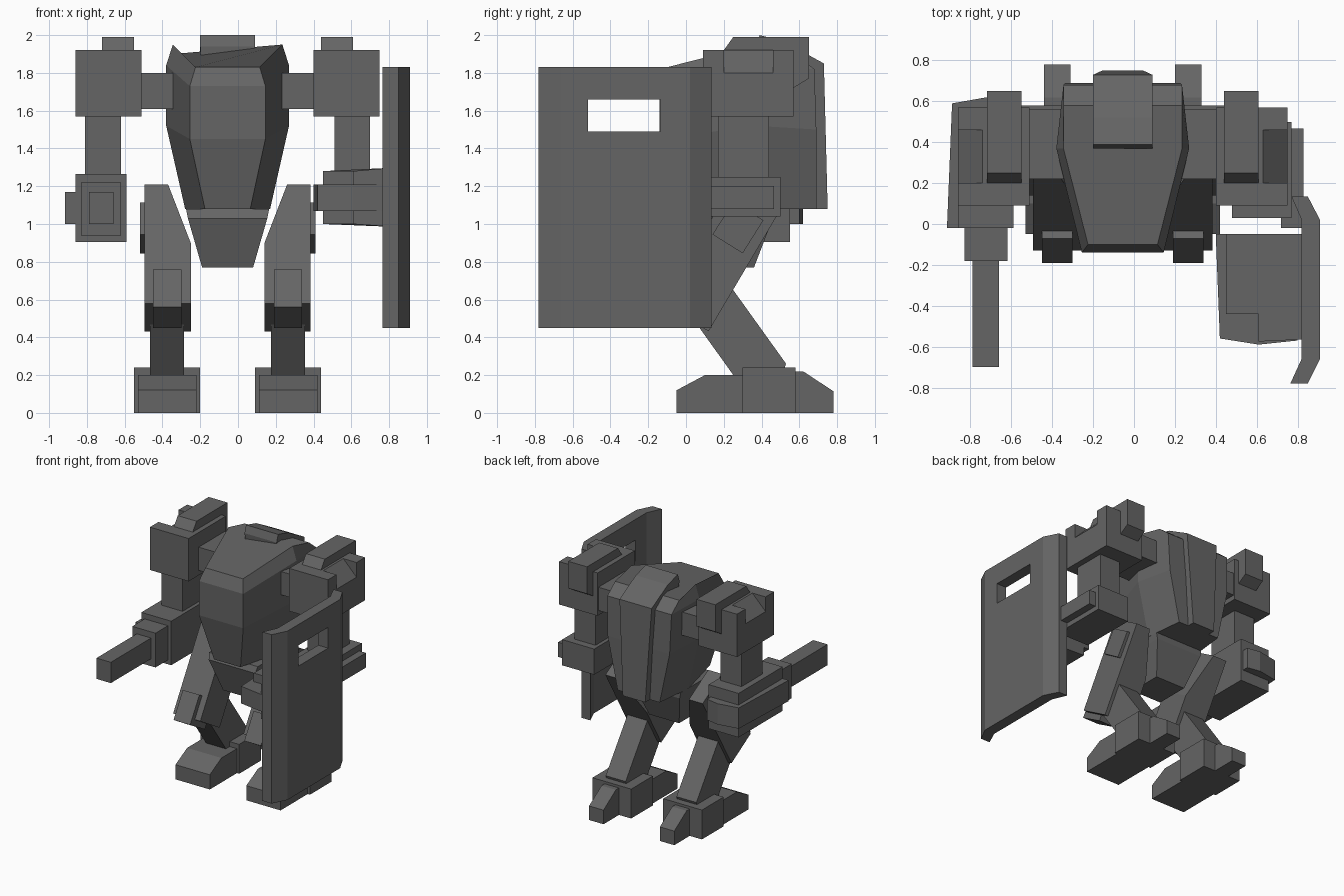
import bpy
import bmesh

if "Cube" in bpy.data.objects:
    bpy.data.objects.remove(bpy.data.objects["Cube"], do_unlink=True)

CX = -0.055  # centre line of the body

GREY = bpy.data.materials.new("dark grey armour")
GREY.use_nodes = True
GREY.diffuse_color = (0.13, 0.13, 0.13, 1)
GREY.node_tree.nodes["Principled BSDF"].inputs["Base Color"].default_value = (0.13, 0.13, 0.13, 1)


def loft(name, rings):
    """Closed solid through rings that share a point count."""
    bm = bmesh.new()
    rows = [[bm.verts.new(p) for p in ring] for ring in rings]
    n = len(rows[0])
    for a, b in zip(rows, rows[1:]):
        for i in range(n):
            j = (i + 1) % n
            bm.faces.new((a[i], a[j], b[j], b[i]))
    bm.faces.new(rows[0])
    bm.faces.new(rows[-1])
    bmesh.ops.recalc_face_normals(bm, faces=bm.faces)
    mesh = bpy.data.meshes.new(name)
    bm.to_mesh(mesh)
    bm.free()
    mesh.materials.append(GREY)
    obj = bpy.data.objects.new(name, mesh)
    bpy.context.collection.objects.link(obj)
    return obj


def prism(name, pts, axis, a, b):
    """Extrude a 2D outline along axis 0 (yz outline), 1 (xz) or 2 (xy)."""
    def ring(v):
        out = []
        for p in pts:
            q = list(p)
            q.insert(axis, v)
            out.append(q)
        return out
    return loft(name, [ring(a), ring(b)])


def box(name, x, y, z):
    return prism(name, [(x[0], y[0]), (x[1], y[0]), (x[1], y[1]), (x[0], y[1])], 2, *z)


def cut(obj, cutter):
    """Subtract the cutter and discard it."""
    mod = obj.modifiers.new("cut", "BOOLEAN")
    mod.operation = "DIFFERENCE"
    mod.solver = "EXACT"
    mod.object = cutter
    bpy.context.view_layer.objects.active = obj
    bpy.ops.object.modifier_apply(modifier=mod.name)
    bpy.data.objects.remove(cutter, do_unlink=True)


def mirrored_ring(half):
    """Ring from (half width, y, z) points, front to back."""
    return ([(CX + w, y, z) for w, y, z in half] +
            [(CX - w, y, z) for w, y, z in reversed(half)])


# Torso hull: belly edge, waist edge, canopy rim, sloped roof
loft("torso", [mirrored_ring(r) for r in (
    [(0.12, -0.06, 1.08), (0.225, 0.37, 1.08), (0.19, 0.69, 1.08)],
    [(0.20, -0.14, 1.45), (0.325, 0.37, 1.52), (0.28, 0.69, 1.50)],
    [(0.20, -0.14, 1.73), (0.325, 0.37, 1.84), (0.29, 0.68, 1.82)],
    [(0.17, -0.10, 1.83), (0.29, 0.37, 1.95), (0.29, 0.58, 1.90)])])

# Raised spine plate, narrower towards the bottom
spine = prism("spine_plate", [(0.37, 1.94), (0.39, 2.0), (0.52, 1.965), (0.73, 1.85),
                              (0.75, 1.08), (0.45, 1.08)], 0, CX - 0.145, CX + 0.145)
for v in spine.data.vertices:
    if v.co.z < 1.2:
        v.co.x = CX + (v.co.x - CX) * 0.7

# Pelvis
loft("pelvis", [mirrored_ring(r) for r in (
    [(0.135, 0.08, 0.77), (0.135, 0.36, 0.77)],
    [(0.21, 0.0, 1.03), (0.21, 0.46, 1.03)],
    [(0.22, 0.02, 1.08), (0.22, 0.46, 1.08)])])


def thigh_point(t, w):
    """Point in yz: t along the tilted thigh, w from its front to its back."""
    return (-0.13 + 0.51 * t + 0.86 * w, 0.58 + 0.862 * t - 0.51 * w)


for s, side in ((1, "left"), (-1, "right")):
    def X(*values):
        return [CX + s * v for v in values]

    # Leg
    outline = [(0.44, 0), (0.44, 0.73), (0.315, 0.73), (0.195, 0.37), (0.195, 0)]
    loft(side + "_thigh", [[(CX + s * w, *thigh_point(t, d)) for w, t in outline]
                           for d in (0, 0.29)])
    prism(side + "_hip_plate", [(0.14, 0.945), (0.30, 0.845), (0.41, 1.02), (0.25, 1.115)],
          0, *X(0.43, 0.465))
    prism(side + "_knee_pad", [(-0.19, 0.56), (-0.07, 0.76), (0.12, 0.65), (0.0, 0.45)],
          0, *X(0.245, 0.395))
    prism(side + "_shin", [(0.05, 0.48), (0.20, 0.72), (0.53, 0.26), (0.50, 0.18), (0.265, 0.18)],
          0, *X(0.23, 0.41))

    # Foot
    prism(side + "_toe", [(-0.05, 0), (-0.05, 0.12), (0.10, 0.20), (0.32, 0.20), (0.32, 0)],
          0, *X(0.165, 0.475))
    box(side + "_ankle_block", X(0.145, 0.495), (0.30, 0.58), (0, 0.24))
    prism(side + "_heel", [(0.56, 0), (0.56, 0.22), (0.62, 0.22), (0.78, 0.115), (0.78, 0)],
          0, *X(0.255, 0.385))

    # Shoulder with a wedge notch in its outer top edge
    box(side + "_shoulder_axle", X(0.24, 0.47), (0.22, 0.56), (1.61, 1.80))
    shoulder = box(side + "_shoulder", X(0.455, 0.805), (0.09, 0.57), (1.57, 1.92))
    cut(shoulder, prism("notch_cutter", list(zip(X(0.665, 0.825, 0.825), (1.94, 1.94, 1.78))),
                        1, 0.20, 0.46))
    prism(side + "_shoulder_strap", [(0.20, 1.90), (0.20, 1.92), (0.25, 1.99), (0.65, 1.99),
                                     (0.65, 1.77), (0.56, 1.715), (0.56, 1.90)],
          0, *X(0.495, 0.665))
    box(side + "_upper_arm", X(0.565, 0.755), (0.17, 0.44), (1.20, 1.59))

# Gun arm
box("gun_forearm", (-0.86, -0.59), (-0.02, 0.55), (0.905, 1.265))
prism("gun_forearm_band", [(-0.915, -0.02), (-0.89, 0.59), (-0.72, 0.62), (-0.61, 0.60),
                           (-0.61, -0.015)], 2, 1.0, 1.17)
box("gun_collar", (-0.83, -0.62), (-0.18, 0.0), (0.94, 1.22))
box("gun_barrel", (-0.79, -0.66), (-0.70, -0.16), (1.0, 1.17))

# Shield arm
box("shield_forearm", (0.48, 0.77), (0.03, 0.50), (1.04, 1.25))
box("shield_forearm_plate", (0.72, 0.83), (-0.02, 0.467), (1.08, 1.20))
prism("shield_grip_band", [(0.40, -0.05), (0.42, -0.56), (0.61, -0.59), (0.80, -0.57),
                           (0.80, -0.05)], 2, 1.07, 1.21)
grip = prism("shield_grip", [(0.45, -0.05), (0.45, -0.44), (0.61, -0.44), (0.61, -0.575),
                             (0.82, -0.565), (0.82, -0.05)], 2, 1.0, 1.28)
for v in grip.data.vertices:  # slight flare towards the shield
    if v.co.x > 0.8:
        v.co.z += 0.018 if v.co.z > 1.1 else -0.015

# Shield with bent edges and a viewing slot
shield = prism("shield", [(0.765, -0.78), (0.85, -0.78), (0.91, -0.66), (0.91, 0.02),
                          (0.85, 0.135), (0.77, 0.135), (0.82, 0.02), (0.82, -0.66)],
               2, 0.45, 1.83)
cut(shield, box("slot_cutter", (0.7, 1.0), (-0.52, -0.135), (1.49, 1.66)))
